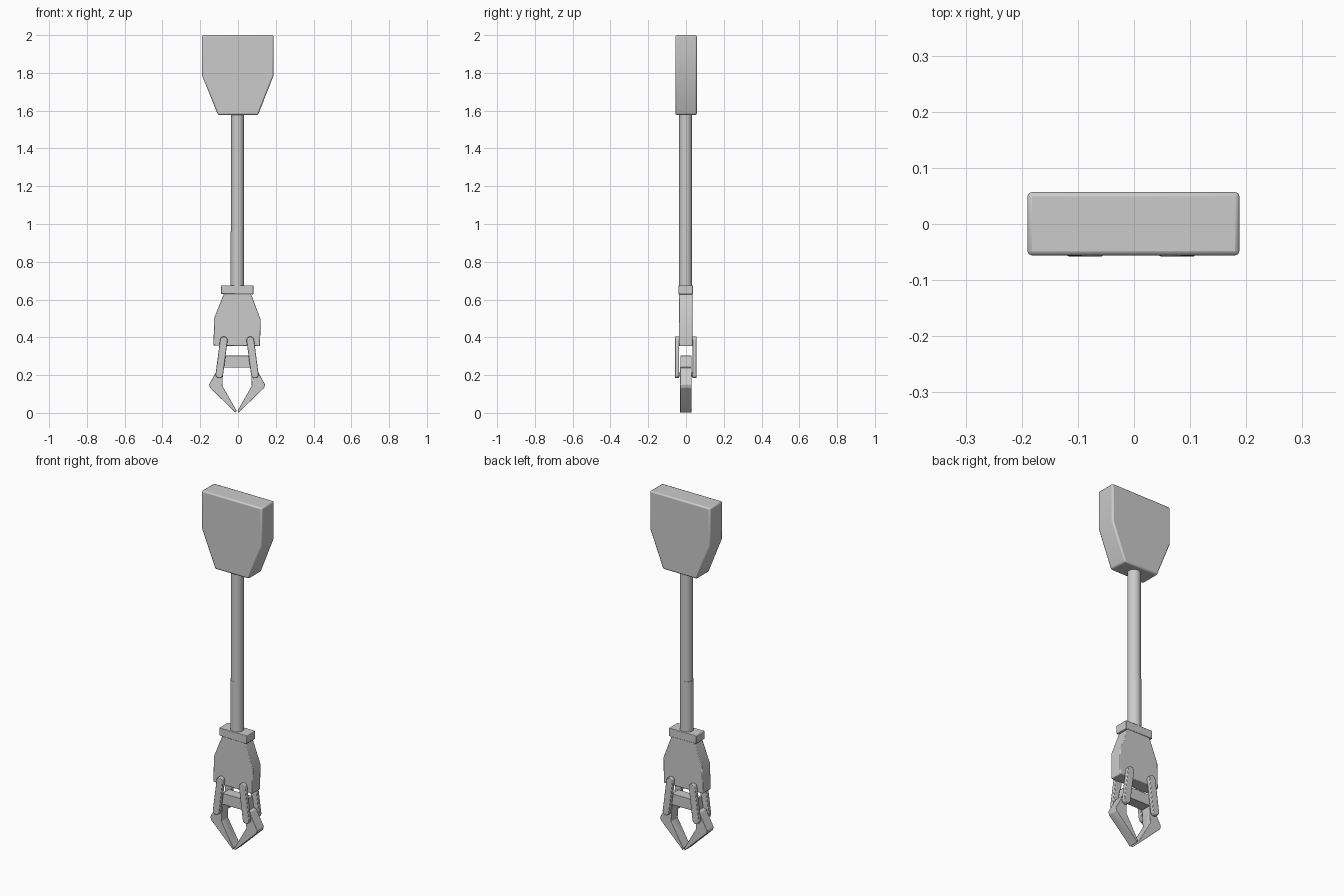
import bpy, bmesh, math

if "Cube" in bpy.data.objects:
    bpy.data.objects.remove(bpy.data.objects["Cube"])

grey = bpy.data.materials.new("light_grey")
grey.diffuse_color = (0.6, 0.6, 0.6, 1)
grey.use_nodes = True
grey.node_tree.nodes["Principled BSDF"].inputs["Base Color"].default_value = grey.diffuse_color


def finish(ob, bevel=0.0, segments=2):
    ob.data.materials.append(grey)
    if bevel:
        mod = ob.modifiers.new("soft_edges", 'BEVEL')
        mod.width = bevel
        mod.segments = segments
        mod.limit_method = 'ANGLE'
        mod.angle_limit = math.radians(25)
    bpy.ops.object.select_all(action='DESELECT')
    ob.select_set(True)
    bpy.context.view_layer.objects.active = ob
    bpy.ops.object.shade_smooth_by_angle(angle=math.radians(35))
    return ob


def plate(name, outline, y0, y1, bevel=0.0):
    """Extrude an x-z outline from y0 to y1."""
    bm = bmesh.new()
    face = bm.faces.new([bm.verts.new((x, y0, z)) for x, z in outline])
    res = bmesh.ops.extrude_face_region(bm, geom=[face])
    verts = [g for g in res["geom"] if isinstance(g, bmesh.types.BMVert)]
    bmesh.ops.translate(bm, verts=verts, vec=(0, y1 - y0, 0))
    bmesh.ops.recalc_face_normals(bm, faces=bm.faces[:])
    me = bpy.data.meshes.new(name)
    bm.to_mesh(me)
    bm.free()
    ob = bpy.data.objects.new(name, me)
    bpy.context.collection.objects.link(ob)
    return finish(ob, bevel)


def rod(name, radius, z0, z1, x, y):
    bpy.ops.mesh.primitive_cylinder_add(vertices=32, radius=radius, depth=z1 - z0,
                                        location=(x, y, (z0 + z1) / 2))
    ob = bpy.context.object
    ob.name = name
    return finish(ob)


def link_outline(a, b, r, steps=6):
    """Bar with rounded ends running from a to b."""
    ang = math.atan2(b[1] - a[1], b[0] - a[0])
    pts = []
    for c, start in ((a, ang + math.pi / 2), (b, ang - math.pi / 2)):
        for i in range(steps + 1):
            t = start + math.pi * i / steps
            pts.append((c[0] + r * math.cos(t), c[1] + r * math.sin(t)))
    return pts


# Tapered handle at the top
plate("handle", [(-0.19, 2.0), (0.188, 2.0), (0.188, 1.785), (0.106, 1.577),
                 (-0.106, 1.577), (-0.19, 1.785)], -0.056, 0.057, 0.008)

# Shaft with a slightly wider lower sleeve
rod("shaft", 0.034, 0.66, 1.59, -0.002, -0.002)
rod("shaft_sleeve", 0.035, 0.66, 0.96, -0.004, -0.002)

# Collar and gripper body
plate("collar", [(-0.09, 0.675), (0.082, 0.675), (0.082, 0.628), (-0.09, 0.63)],
      -0.04, 0.037, 0.003)
plate("gripper_body", [(-0.074, 0.632), (0.068, 0.632), (0.119, 0.497), (0.117, 0.353),
                       (-0.13, 0.356), (-0.126, 0.502)], -0.038, 0.034, 0.004)

# Crossbar between the claws
plate("crossbar", [(-0.078, 0.303), (0.07, 0.303), (0.08, 0.24), (-0.088, 0.24)],
      -0.03, 0.03, 0.002)

# Mirrored links and claws about the gripper centre line
MID = -0.005
for side, word in ((-1, "left"), (1, "right")):
    def mx(pts):
        return [(MID + side * x, z) for x, z in pts]
    outline = mx(link_outline((0.07, 0.385), (0.094, 0.203), 0.02))
    plate(word + "_front_link", outline, -0.058, -0.036, 0.003)
    plate(word + "_back_link", outline, 0.034, 0.056, 0.003)
    plate(word + "_claw", mx([(0.073, 0.245), (0.1, 0.238), (0.148, 0.15), (0.143, 0.132),
                              (0.006, 0.0), (0.003, 0.012), (0.078, 0.143)]),
          -0.031, 0.029, 0.002)
    # Pivot pins joining the links to the body and claw
    for n, (x, z) in enumerate(((0.07, 0.385), (0.094, 0.203))):
        plate(f"{word}_pin_{n + 1}",
              [(MID + side * x + 0.01 * math.cos(i * math.pi / 6),
                z + 0.01 * math.sin(i * math.pi / 6)) for i in range(12)], -0.05, 0.048)
